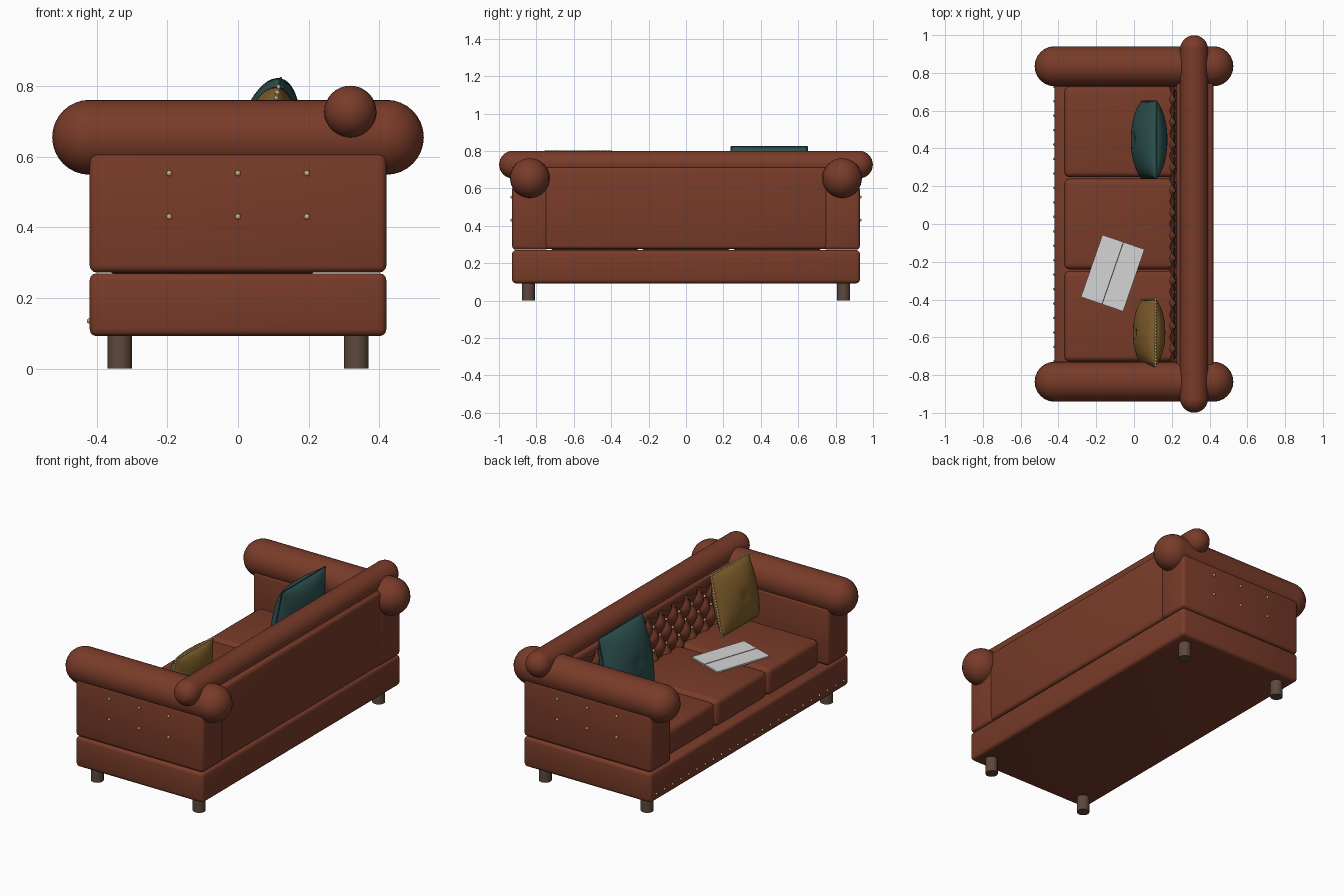
import bpy, bmesh, math
from mathutils import Matrix, Vector

if "Cube" in bpy.data.objects:
    bpy.data.objects.remove(bpy.data.objects["Cube"])


def material(name, rgb):
    m = bpy.data.materials.new(name)
    m.diffuse_color = (*rgb, 1)
    m.use_nodes = True
    m.node_tree.nodes["Principled BSDF"].inputs["Base Color"].default_value = m.diffuse_color
    return m


LEATHER = material("red brown leather", (0.19, 0.044, 0.022))
WOOD = material("dark wood", (0.11, 0.065, 0.045))
BRASS = material("brass", (0.58, 0.42, 0.18))
TEAL = material("teal fabric", (0.026, 0.085, 0.08))
GOLD = material("ochre fabric", (0.22, 0.115, 0.025))
TRIM = material("cream trim", (0.6, 0.46, 0.22))
PAPER = material("pale paper", (0.66, 0.66, 0.66))
INK = material("dark fold", (0.08, 0.08, 0.08))


def finish(bm, name, mat, angle=40):
    bmesh.ops.recalc_face_normals(bm, faces=bm.faces[:])
    me = bpy.data.meshes.new(name)
    bm.to_mesh(me)
    bm.free()
    me.materials.append(mat)
    ob = bpy.data.objects.new(name, me)
    bpy.context.collection.objects.link(ob)
    bpy.ops.object.select_all(action='DESELECT')
    ob.select_set(True)
    bpy.context.view_layer.objects.active = ob
    bpy.ops.object.shade_smooth_by_angle(angle=math.radians(angle))
    return ob


def box(name, lo, hi, mat, bevel=0.0, segs=3):
    lo, hi = Vector(lo), Vector(hi)
    bm = bmesh.new()
    bmesh.ops.create_cube(bm, size=1, matrix=Matrix.Translation((lo + hi) / 2)
                          @ Matrix.Diagonal((*(hi - lo), 1)))
    if bevel:
        bmesh.ops.bevel(bm, geom=bm.edges[:], offset=bevel, segments=segs,
                        profile=0.5, affect='EDGES')
    return finish(bm, name, mat)


def cylinder(name, p, q, r, mat, sides=32, r2=None):
    p, q = Vector(p), Vector(q)
    bm = bmesh.new()
    rot = Vector((0, 0, 1)).rotation_difference(q - p).to_matrix().to_4x4()
    bmesh.ops.create_cone(bm, cap_ends=True, segments=sides, radius1=r,
                          radius2=r2 or r, depth=(q - p).length,
                          matrix=Matrix.Translation((p + q) / 2) @ rot)
    return finish(bm, name, mat)


def balls(name, points, r, mat, u=12, v=8):
    bm = bmesh.new()
    for p in points:
        bmesh.ops.create_uvsphere(bm, u_segments=u, v_segments=v, radius=r,
                                  matrix=Matrix.Translation(p))
    return finish(bm, name, mat, 60)


# base and legs
box("base", (-0.42, -0.93, 0.092), (0.42, 0.93, 0.27), LEATHER, 0.02)
for x in (-0.335, 0.335):
    for y in (-0.843, 0.843):
        cylinder("leg", (x, y, 0), (x, y, 0.1), 0.035, WOOD, 20)

# arms with rolled tops and round ends
for s, side in ((-1, "right"), (1, "left")):
    ya, yb = sorted((s * 0.735, s * 0.93))
    box(side + "_arm", (-0.42, ya, 0.272), (0.42, yb, 0.615), LEATHER, 0.02)
    c = s * 0.835
    cylinder(side + "_arm_roll", (-0.42, c, 0.655), (0.42, c, 0.655), 0.106, LEATHER)
    balls(side + "_arm_ends", [(-0.42, c, 0.655), (0.42, c, 0.655)], 0.106, LEATHER, 24, 16)
    balls(side + "_arm_studs", [(x, s * 0.931, z) for x in (-0.195, 0, 0.195)
                                for z in (0.43, 0.553)], 0.008, BRASS)

# back with rolled top
box("back", (0.225, -0.76, 0.275), (0.42, 0.76, 0.712), LEATHER, 0.02)
cylinder("back_roll", (0.318, -0.925, 0.727), (0.318, 0.925, 0.727), 0.074, LEATHER)
balls("back_roll_ends", [(0.318, y, 0.727) for y in (-0.925, 0.925)], 0.074, LEATHER, 24, 16)

# tufted inner back: padded diamonds meeting at brass buttons
DY, DZ, Z0 = 0.06, 0.07, 0.48
NY, NZ = 196, 32
bm = bmesh.new()
rows = []
for j in range(NZ + 1):
    z = 0.38 + 0.31 * j / NZ
    row = []
    for i in range(NY + 1):
        y = -0.735 + 1.47 * i / NY
        u, v = y / DY, (z - Z0) / DZ
        puff = math.sqrt(abs(math.sin(math.pi * (u + v) / 2) * math.sin(math.pi * (u - v) / 2)))
        row.append(bm.verts.new((0.222 - 0.034 * puff, y, z)))
    rows.append(row)
for a, b in zip(rows, rows[1:]):
    for i in range(NY):
        bm.faces.new((a[i], b[i], b[i + 1], a[i + 1]))
tuft = finish(bm, "tufted_back", LEATHER, 60)
if tuft.data.polygons[0].normal.x > 0:
    tuft.data.flip_normals()
balls("back_buttons", [(0.214, i * DY, Z0 + k * DZ) for i in range(-12, 13)
                       for k in range(3) if (i + k) % 2 == 0], 0.008, BRASS)

# three seat cushions
for k in (-1, 0, 1):
    c = k * 0.488
    box("seat_cushion", (-0.37, c - 0.24, 0.265), (0.225, c + 0.24, 0.425), LEATHER, 0.03, 4)

# nail heads along the front of the base
balls("front_nails", [(-0.421, -0.88 + 1.76 * i / 23, 0.135) for i in range(24)],
      0.007, BRASS)


# scatter pillows: two puffed sheets with a dimple, piping round the rim
def pillow(name, centre, half, thick, mat, trim):
    n = 24
    # local u runs along y, local v runs up and leans towards the back
    M = Matrix.Translation(centre) @ Matrix.Rotation(math.radians(11.5), 4, 'Y')
    bm = bmesh.new()
    for s in (-1, 1):
        g = []
        for j in range(n + 1):
            v = -math.cos(math.pi * j / n)
            row = []
            for i in range(n + 1):
                u = -math.cos(math.pi * i / n)
                h = thick * math.sqrt(max(0, (1 - u * u) * (1 - v * v)))
                h -= 0.014 * math.exp(-(u * u + v * v) / 0.02)
                row.append(bm.verts.new(M @ Vector((s * max(h, 0), u * half, v * half))))
            g.append(row)
        for a, b in zip(g, g[1:]):
            for i in range(n):
                bm.faces.new((a[i], a[i + 1], b[i + 1], b[i]))
    bmesh.ops.remove_doubles(bm, verts=bm.verts[:], dist=0.0003)
    finish(bm, name, mat, 60)
    k = half
    corners = [M @ Vector((0, a * k, b * k)) for a, b in ((-1, -1), (1, -1), (1, 1), (-1, 1))]
    for a, b in zip(corners, corners[1:] + corners[:1]):
        cylinder(name + "_piping", a, b, 0.004, trim, 8)
    if trim is not mat:
        beads = [a.lerp(b, t / 22) for a, b in zip(corners, corners[1:] + corners[:1])
                 for t in range(22)]
        balls(name + "_beads", beads, 0.0065, trim, 8, 6)


pillow("teal_pillow", (0.08, 0.445, 0.622), 0.204, 0.09, TEAL, TEAL)
pillow("ochre_pillow", (0.08, -0.575, 0.626), 0.175, 0.08, GOLD, TRIM)

# open magazine on the seat
for name, lo, hi, mat in (
        ("magazine_fold", (-0.115, -0.172, -0.004), (0.115, 0.172, 0.005), INK),
        ("magazine_page", (-0.118, -0.174, 0.0), (-0.003, 0.174, 0.008), PAPER),
        ("magazine_page", (0.003, -0.174, 0.0), (0.118, 0.174, 0.008), PAPER)):
    ob = box(name, lo, hi, mat)
    ob.location = (-0.1125, -0.26, 0.426)
    ob.rotation_euler.z = math.radians(-19)
